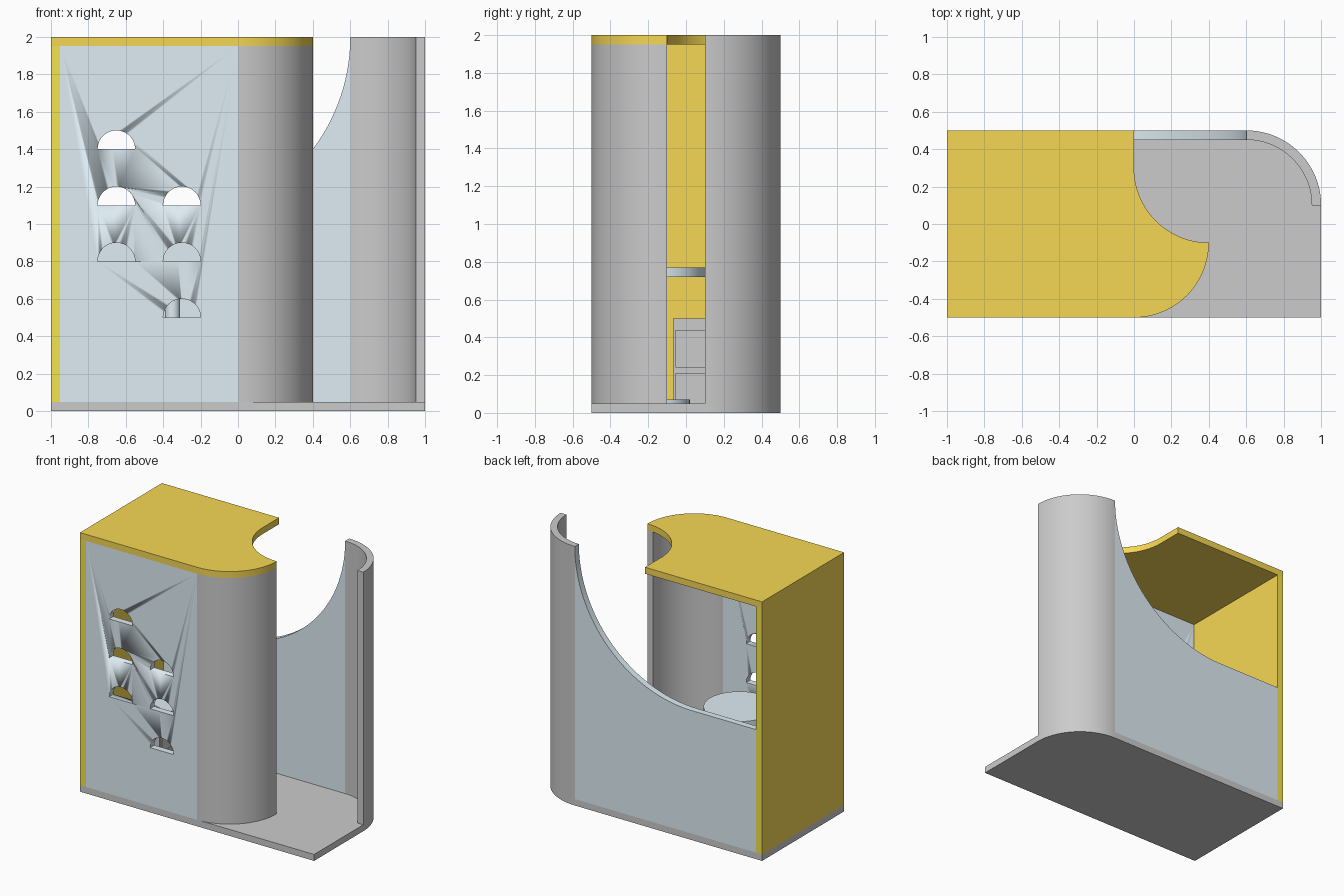
import bpy, bmesh
from math import sin, cos, radians

if "Cube" in bpy.data.objects:
    bpy.data.objects.remove(bpy.data.objects["Cube"])


def material(name, rgb):
    m = bpy.data.materials.new(name)
    m.diffuse_color = (*rgb, 1)
    m.use_nodes = True
    m.node_tree.nodes["Principled BSDF"].inputs["Base Color"].default_value = m.diffuse_color
    return m


GOLD = material("gold", (0.92, 0.68, 0.09))
YELLOW = material("yellow_edge", (0.9, 0.78, 0.08))
BLUE = material("pale_blue", (0.74, 0.85, 0.91))
DARK = material("dark_grey", (0.55, 0.55, 0.55))


def arc(cx, cy, r, a0, a1, n=32):
    return [(cx + r * cos(radians(a0 + (a1 - a0) * i / n)),
             cy + r * sin(radians(a0 + (a1 - a0) * i / n))) for i in range(n + 1)]


def prism(name, outlines, lo, hi, mat=None, upright=False):
    """Extrude outlines along z, or along y when upright (outline in x, z)."""
    bm = bmesh.new()
    for pts in outlines:
        place = lambda p, h: (p[0], h, p[1]) if upright else (p[0], p[1], h)
        a = [bm.verts.new(place(p, lo)) for p in pts]
        b = [bm.verts.new(place(p, hi)) for p in pts]
        bm.faces.new(a)
        bm.faces.new(b)
        for i in range(len(pts)):
            j = (i + 1) % len(pts)
            bm.faces.new((a[i], a[j], b[j], b[i]))
    bmesh.ops.recalc_face_normals(bm, faces=bm.faces)
    for f in bm.faces:
        f.smooth = True
    me = bpy.data.meshes.new(name)
    bm.to_mesh(me)
    bm.free()
    me.set_sharp_from_angle(angle=radians(30))
    if mat:
        me.materials.append(mat)
    ob = bpy.data.objects.new(name, me)
    bpy.context.collection.objects.link(ob)
    return ob


def rect(x0, x1, y0, y1):
    return [(x0, y0), (x1, y0), (x1, y1), (x0, y1)]


def disc(name, x, y, r, lo, hi, mat):
    return prism(name, [arc(x, y, r, 0, 360, 64)[:-1]], lo, hi, mat)


# Floor slab with one rounded corner
prism("floor", [[(-1, -0.5), (1, -0.5)] + arc(0.6, 0.1, 0.4, 0, 90) + [(-1, 0.5)]], 0, 0.05)

# Roof with a convex nose and a concave bite over the entrance
prism("roof", [[(-1, -0.5)] + arc(0, -0.1, 0.4, -90, 0)
               + arc(0.4, 0.3, 0.4, 270, 180)[1:] + [(0, 0.5), (-1, 0.5)]], 1.95, 2, GOLD)

# Side wall, with yellow end edges
side = prism("side_wall", [rect(-1, -0.95, -0.5, 0.5)], 0.05, 1.95, GOLD)
side.data.materials.append(YELLOW)
for f in side.data.polygons:
    if abs(f.normal.y) > 0.9:
        f.material_index = 1

# Front wall with half-round windows
front = prism("front_wall", [rect(-0.95, 0, 0.05, 1.95)], -0.5, -0.45, BLUE, True)
windows = [(-0.65, 1.4), (-0.65, 1.1), (-0.65, 0.8), (-0.3, 1.1), (-0.3, 0.8), (-0.3, 0.5)]
cutter = prism("window_cutter", [arc(x, z, 0.1, 0, 180, 24) for x, z in windows],
               -0.6, -0.35, BLUE, True)
cutter.hide_render = True
cutter.hide_set(True)
cut = front.modifiers.new("windows", 'BOOLEAN')
cut.operation = 'DIFFERENCE'
cut.solver = 'EXACT'
cut.object = cutter

# Back wall with sweeping top edge
prism("back_wall", [[(-0.95, 0.05), (0.6, 0.05)] + arc(-0.4, 2, 1, 0, -90, 48) + [(-0.95, 1)]],
      0.45, 0.5, BLUE, True)

# Curved walls on both sides of the entrance
prism("front_curved_wall", [arc(0, -0.1, 0.4, -90, 0) + arc(0, -0.1, 0.35, 0, -90)], 0.05, 1.95)
prism("back_curved_wall", [arc(0.6, 0.1, 0.4, 0, 90) + arc(0.6, 0.1, 0.35, 90, 0)], 0.05, 2)

# Round table
disc("table_foot", -0.35, -0.15, 0.17, 0.05, 0.07, BLUE)
disc("table_leg", -0.35, -0.15, 0.04, 0.07, 0.72, BLUE)
disc("table_top", -0.35, -0.15, 0.25, 0.72, 0.77, BLUE)

# Low cabinet with two fronts against the side wall
prism("cabinet", [rect(-0.95, -0.62, -0.07, 0.45)], 0.05, 0.5)
for name, lo, hi in (("lower_drawer", 0.05, 0.21), ("upper_drawer", 0.24, 0.44)):
    prism(name, [rect(-0.62, -0.61, -0.055, 0.435)], lo, hi, DARK)
